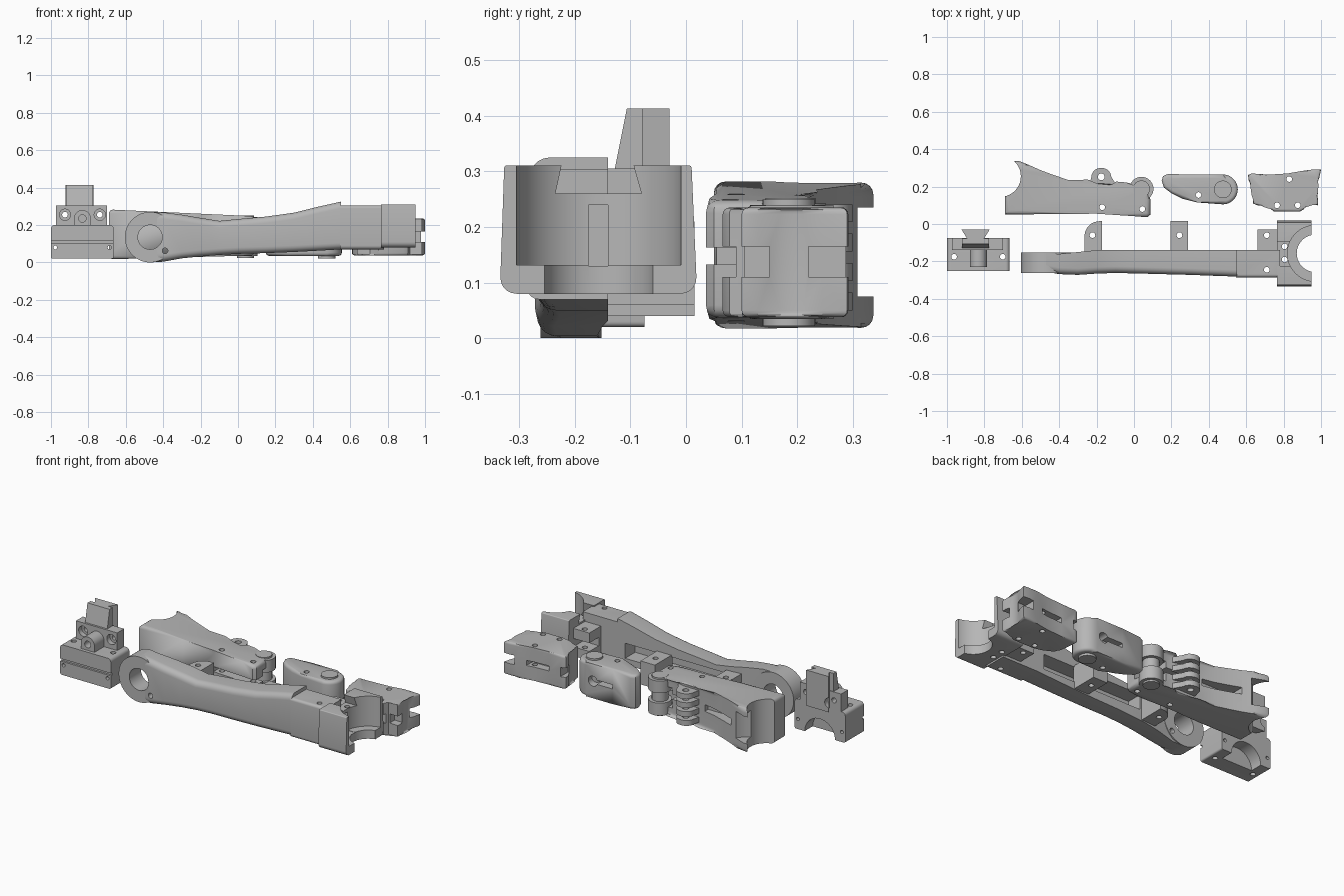
import bpy, bmesh
from math import sin, cos, pi, radians

if "Cube" in bpy.data.objects:
    bpy.data.objects.remove(bpy.data.objects["Cube"])

grey = bpy.data.materials.new("plain_grey")
grey.use_nodes = True
grey.diffuse_color = (0.47, 0.47, 0.47, 1)
grey.node_tree.nodes["Principled BSDF"].inputs["Base Color"].default_value = (0.47, 0.47, 0.47, 1)


def finish(bm, name):
    bmesh.ops.recalc_face_normals(bm, faces=bm.faces)
    mesh = bpy.data.meshes.new(name)
    bm.to_mesh(mesh)
    bm.free()
    mesh.materials.append(grey)
    obj = bpy.data.objects.new(name, mesh)
    bpy.context.collection.objects.link(obj)
    return obj


def prism(name, pts, axis, lo, hi, bevel=0.0, taper=None):
    """Extrude an outline along an axis, optionally rounding the rims."""
    place = {"X": lambda a, b, c: (c, a, b),
             "Y": lambda a, b, c: (a, c, b),
             "Z": lambda a, b, c: (a, b, c)}[axis]
    bm = bmesh.new()
    rims = [[bm.verts.new(place(a, b, c)) for a, b in pts] for c in (lo, hi)]
    caps = [bm.faces.new(r) for r in rims]
    n = len(pts)
    for i in range(n):
        j = (i + 1) % n
        bm.faces.new((rims[0][i], rims[0][j], rims[1][j], rims[1][i]))
    if taper:
        for v in bm.verts:
            v.co.z = taper(v.co)
    if bevel:
        edges = [e for f in caps for e in f.edges]
        bmesh.ops.bevel(bm, geom=edges, offset=bevel, segments=4,
                        profile=0.5, affect="EDGES", clamp_overlap=True)
    return finish(bm, name)


def circle(a, b, r, n=40):
    return [(a + r * cos(2 * pi * i / n), b + r * sin(2 * pi * i / n)) for i in range(n)]


def cyl(name, axis, a, b, r, lo, hi):
    return prism(name, circle(a, b, r), axis, lo, hi)


def box(name, x0, x1, y0, y1, z0, z1):
    return prism(name, [(x0, y0), (x1, y0), (x1, y1), (x0, y1)], "Z", z0, z1)


def hole(axis, a, b, r=0.015, lo=-1, hi=1):
    return cyl("cutter", axis, a, b, r, lo, hi)


def slot(*limits):
    return box("cutter", *limits)


def rounded(corners, steps=5):
    """Outline from (a, b, radius) corners of a right-angled shape."""
    pts = []
    n = len(corners)
    for i, (a, b, r) in enumerate(corners):
        if not r:
            pts.append((a, b))
            continue
        pa, pb, _ = corners[i - 1]
        na, nb, _ = corners[(i + 1) % n]
        lp, ln = ((pa - a) ** 2 + (pb - b) ** 2) ** .5, ((na - a) ** 2 + (nb - b) ** 2) ** .5
        u, v = ((pa - a) / lp, (pb - b) / lp), ((na - a) / ln, (nb - b) / ln)
        for k in range(steps + 1):
            t = k / steps * pi / 2
            s, w = r * (1 - sin(t)), r * (1 - cos(t))
            pts.append((a + u[0] * s + v[0] * w, b + u[1] * s + v[1] * w))
    return pts


def cut(obj, cutters):
    """Subtract cutters, bake the result and discard the helpers."""
    for c in cutters:
        c.hide_render = True
        m = obj.modifiers.new("cut", "BOOLEAN")
        m.operation, m.solver, m.object = "DIFFERENCE", "EXACT", c
    bpy.context.view_layer.update()
    baked = bpy.data.meshes.new_from_object(
        obj.evaluated_get(bpy.context.evaluated_depsgraph_get()))
    obj.modifiers.clear()
    obj.data = baked
    for c in cutters:
        bpy.data.objects.remove(c)


# Rail mount: base, back plate, dovetail tower and front boss
MX = -0.832
base = prism("mount_base", rounded([(-1, .02, .01), (-.665, .02, .01), (-.665, .2, .02), (-1, .2, .02)]),
             "Y", -.25, -.075)
cut(base, [slot(-1.1, -.5, -.3, -.238, .1, .115),
           hole("Y", MX, .02, .1, -.15, 0)]
    + [hole("Z", MX + s * .13, -.175) for s in (-1, 1)]
    + [hole("Y", MX + s * .145, .08, .01) for s in (-1, 1)])
plate = box("mount_back_plate", -.972, -.7, -.14, -.075, .19, .305)
cut(plate, [hole("Y", MX + s * .093, .255, .03, -.2, -.11) for s in (-1, 1)]
    + [hole("Y", MX + s * .093, .255) for s in (-1, 1)])
boss = prism("mount_boss", [(MX - .045, .19)] + [(MX - .045 * cos(pi * i / 16), .235 + .045 * sin(pi * i / 16))
             for i in range(17)] + [(MX + .045, .19)], "Y", -.23, -.13)
cut(boss, [hole("Y", MX, .235, .02)])
TX = MX - .015
tower = prism("mount_dovetail_tower",
              [(TX - .075, -.03), (TX + .075, -.03), (TX + .045, -.078), (TX + .073, -.078),
               (TX + .073, -.138), (TX - .073, -.138), (TX - .073, -.078), (TX - .045, -.078)],
              "Z", .2, .413)
cut(tower, [prism("cutter", [(-.2, .26), (-.137, .26), (-.105, .42), (-.2, .42)], "X", -1.1, -.5)]
    + [hole("Y", MX + s * .093, .255, .03) for s in (-1, 1)])

# Long arm: lofted body with rounded front, open back channel
stations = [(-.47, .0, .27, -.255, -.155), (-.4, .004, .268, -.268, -.16), (-.3, .022, .255, -.272, -.15),
            (-.2, .032, .238, -.265, -.14), (-.1, .04, .222, -.262, -.14), (0, .046, .232, -.264, -.14),
            (.15, .05, .245, -.268, -.14), (.3, .056, .266, -.272, -.14), (.43, .063, .298, -.277, -.14),
            (.55, .07, .325, -.281, -.14)]
bm = bmesh.new()
loops = []
for x, z0, z1, yf, yb in stations:
    sec = rounded([(yb, z0, 0), (yb, z1, 0), (yf, z1, .035), (yf, z0, .035)])
    loops.append([bm.verts.new((x, y, z)) for y, z in sec])
for a, b in zip(loops, loops[1:]):
    for i in range(len(a)):
        j = (i + 1) % len(a)
        bm.faces.new((a[i], a[j], b[j], b[i]))
bm.faces.new(loops[0])
bm.faces.new(loops[-1])
arm = finish(bm, "arm_body")
cut(arm, [hole("Y", -.47, .135, .065), hole("Y", -.39, .062),
          slot(-.16, .5, -.235, -.1, .1, .19)])
ring = prism("arm_ring", circle(-.47, .135, .135, 64), "Y", -.262, -.152, .006)
cut(ring, [hole("Y", -.47, .135, .065), hole("Y", -.39, .062)])

# Arm side tabs with screw holes
tab = prism("arm_front_tab", rounded([(-.17, -.15, 0), (-.17, .015, 0), (-.265, .015, .08), (-.265, -.15, 0)]),
            "Z", .04, .21)
cut(tab, [hole("Z", -.222, -.06)])
tab = box("arm_middle_tab", .195, .29, -.15, .015, .06, .2)
cut(tab, [hole("Z", .243, -.06)])

# Yoke: neck, side tab and cupped end block
neck = prism("yoke_neck", rounded([(-.14, .07, 0), (-.14, .304, 0), (-.285, .304, .015), (-.285, .07, .02)]),
             "X", .545, .78)
cut(neck, [hole("Z", .71, -.245)])
tab = box("yoke_side_tab", .66, .765, -.15, -.03, .085, .25)
cut(tab, [hole("Z", .71, -.06), slot(.6, .8, -.12, 0, .14, .19)])
yoke = prism("yoke_cup", rounded([(-.335, .08, .03), (.02, .08, .03), (.01, .311, .005), (-.327, .311, .005)]),
             "X", .765, .948)
cut(yoke, [hole("Z", .97, -.157, .15, .132, 1), hole("Z", .97, -.157, .1),
           prism("cutter", [(-.235, .26), (-.08, .26), (-.097, .32), (-.222, .32)], "X", .7, 1),
           slot(.7, 1, -.175, -.14, .13, .24),
           hole("Z", .805, -.12), hole("Z", .805, -.19)])

# Forked grip with saddle end
outline = [(-.69, .05), (-.4, .054), (-.2, .055), (0, .042), (.07, .036), (.088, .05), (.088, .13),
           (.07, .2), (.04, .215), (-.04, .2), (-.1, .205), (-.13, .215), (-.25, .215),
           (-.35, .235), (-.43, .262), (-.5, .288), (-.56, .315), (-.615, .337), (-.69, .337)]
grip = prism("grip_body", outline, "Z", 0, 1, .022,
             lambda p: .15 - .01 * (p.x + .69) + (p.z * 2 - 1) * (.133 - .036 * (p.x + .69)))
cut(grip, [hole("Z", -.715, .255, .11), hole("Z", -.66, .37, .13, .075, .235),
           slot(-.05, .2, .11, .4, .08, .2),
           slot(-.2, .2, 0, .4, .133, .163),
           slot(-.5, -.28, .19, .4, .13, .17),
           hole("Z", -.17, .09), hole("Z", .045, .08)])

# Hinge fins stacked on the grip
fin_outline = [(-.24, .2)] + [(-.175 - .052 * cos(pi * i / 14), .255 + .045 * sin(pi * i / 14))
                              for i in range(15)] + [(-.09, .2)]
for i in range(4):
    z = .05 + i * .053
    fin = prism("grip_hinge_fin_%d" % (i + 1), fin_outline, "Z", z, z + .032)
    cut(fin, [hole("Z", -.175, .252, .018)])


def spool(name, x, y, r):
    """Pivot pin: two wide ends joined by a thin core, with a small head."""
    cyl(name + "_core", "Z", x, y, r * .7, .025, .252)
    for tag, z0, z1 in (("lower", .035, .11), ("upper", .17, .242)):
        cyl(name + "_" + tag, "Z", x, y, r, z0, z1)


spool("grip_pivot", .04, .188, .064)

# Finger link with pivot pin
tip = [(.475 + .08 * sin(pi * i / 14), .185 - .08 * cos(pi * i / 14)) for i in range(15)]
finger = prism("finger_link", tip + [(.3, .265), (.18, .267), (.155, .255), (.148, .23), (.16, .195),
                                     (.2, .165), (.26, .135), (.34, .115)], "Z", .035, .24, .018)
cut(finger, [hole("Z", .345, .155), slot(.3, .45, .22, .4, .125, .15), hole("Y", .43, .137, .03, .2, .5)])
cyl("finger_pivot", "Z", .475, .185, .047, .022, .25)

# Clamp jaw with side slots and notched ends
jaw = prism("clamp_jaw", [(.61, .262), (.612, .235), (.635, .195), (.642, .15), (.635, .11), (.66, .1), (.705, .1),
                          (.73, .08), (.75, .066), (.885, .066), (.908, .078), (.92, .105), (.985, .1),
                          (.985, .13), (.972, .17), (.974, .21), (.99, .245), (1, .29), (.96, .292), (.9, .284),
                          (.82, .27), (.72, .264), (.63, .27)], "Z", .038, .235, .012)
cut(jaw, [hole("Z", x, y) for x, y in ((.83, .24), (.765, .1), (.875, .1))]
    + [slot(.72, .86, .22, .4, .12, .15), slot(.93, 1.1, .22, .4, .11, .165),
       slot(.93, 1.1, 0, .15, .11, .165), slot(.5, .64, .2, .4, .11, .165),
       slot(.7, .95, 0, .09, .11, .165)])

# Smooth curved sides while keeping crisp edges
bpy.ops.object.select_all(action="DESELECT")
for obj in bpy.context.collection.objects:
    if obj.type == "MESH" and grey.name in obj.data.materials:
        obj.select_set(True)
        bpy.context.view_layer.objects.active = obj
bpy.ops.object.shade_smooth_by_angle(angle=radians(32))
